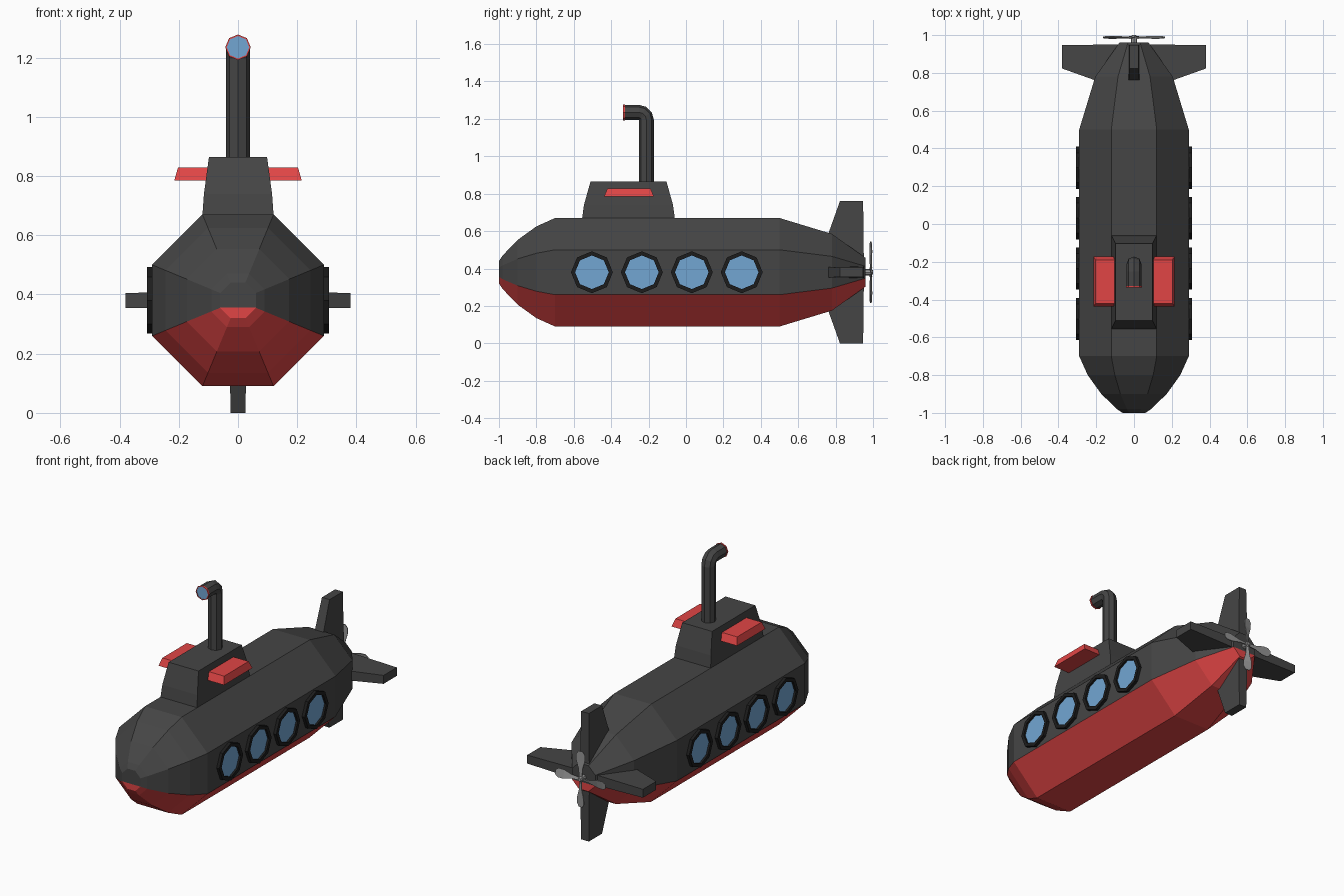
import bpy, bmesh, math
from mathutils import Vector, Matrix

if "Cube" in bpy.data.objects:
    bpy.data.objects.remove(bpy.data.objects["Cube"])

ZC = 0.38  # height of the hull axis


def material(name, rgb):
    m = bpy.data.materials.new(name)
    m.diffuse_color = (*rgb, 1)
    m.use_nodes = True
    m.node_tree.nodes["Principled BSDF"].inputs["Base Color"].default_value = m.diffuse_color
    return m


DARK = material("dark_grey", (0.06, 0.06, 0.06))
BLACK = material("black", (0.012, 0.012, 0.012))
RED = material("red", (0.75, 0.06, 0.06))
BLUE = material("glass_blue", (0.17, 0.38, 0.65))
STEEL = material("steel", (0.3, 0.3, 0.3))


def finish(bm, name, mats, matrix=None):
    bmesh.ops.recalc_face_normals(bm, faces=bm.faces)
    me = bpy.data.meshes.new(name)
    bm.to_mesh(me)
    bm.free()
    for m in mats:
        me.materials.append(m)
    ob = bpy.data.objects.new(name, me)
    bpy.context.collection.objects.link(ob)
    if matrix:
        ob.matrix_world = matrix
    return ob


def skin(rings):
    """Join rings of points with quads; returns bmesh and vertex rings."""
    bm = bmesh.new()
    vr = [[bm.verts.new(p) for p in r] for r in rings]
    n = len(rings[0])
    for a, b in zip(vr, vr[1:]):
        for i in range(n):
            j = (i + 1) % n
            bm.faces.new((a[i], a[j], b[j], b[i]))
    return bm, vr


def loft(name, rings, mat, matrix=None):
    bm, vr = skin(rings)
    bm.faces.new(vr[0])
    bm.faces.new(vr[-1])
    return finish(bm, name, [mat], matrix)


def rect(cx, cy, hx, hy, z):
    return [Vector((cx + sx * hx, cy + sy * hy, z))
            for sx, sy in ((-1, -1), (1, -1), (1, 1), (-1, 1))]


def octagon(c, u, v, r, off=0.0):
    """Eight points around c in the plane of u and v."""
    return [Vector(c) + r * (math.cos(off + k * math.pi / 4) * Vector(u)
                             + math.sin(off + k * math.pi / 4) * Vector(v))
            for k in range(8)]


X, Y, Z = Vector((1, 0, 0)), Vector((0, 1, 0)), Vector((0, 0, 1))

# Hull: octagonal sections along y (position, apothem), lower three sides red
sections = [(-1, .06), (-.98, .09), (-.9, .173), (-.8, .245), (-.7, .29),
            (.5, .29), (.78, .205), (.96, .077)]
flat = math.pi / 8
bm, vr = skin([octagon((0, y, ZC), X, Z, r / math.cos(flat), flat) for y, r in sections])
for i, f in enumerate(bm.faces):
    f.material_index = 1 if i % 8 in (4, 5, 6) else 0
for ring in (vr[0], vr[-1]):
    bm.faces.new([ring[k] for k in (0, 1, 2, 3, 4, 7)])
    bm.faces.new(ring[4:8]).material_index = 1
finish(bm, "hull", [DARK, RED])

# Conning tower
loft("tower", [rect(0, -.3075, .12, .2475, .65), rect(0, -.3075, .12, .2475, .67),
               rect(0, -.3075, .115, .238, .74), rect(0, -.3075, .098, .203, .865)], DARK)

# Tower wings
for s, side in ((-1, "left"), (1, "right")):
    loft("tower_wing_" + side, [rect(s * .145, -.305, .07, .133, .785),
                                rect(s * .14, -.305, .063, .115, .828)], RED)

# Periscope: vertical tube, three-step elbow, short forward tube
R = .04
pivot = Vector((0, -.252, 1.195))
rings = [octagon((0, -.212, .84), X, Y, R)]
for a in (0, 30, 60, 90):
    out = Vector((0, math.cos(math.radians(a)), math.sin(math.radians(a))))
    rings.append(octagon(pivot + out * R, X, out, R))
rings.append(octagon((0, -.328, 1.235), X, Z, R))
loft("periscope", rings, DARK)


def porthole(name, radius, inner, depth, recess, rim_mat, matrix):
    """Octagonal rim facing +z with a glass pane set into it."""
    prof = [(radius, 0), (radius, depth), (inner, depth), (inner, depth - recess)]
    bm, vr = skin([octagon((0, 0, z), X, Y, r) for r, z in prof])
    bm.faces.new(vr[-1]).material_index = 1
    bm.faces.new(vr[0])
    finish(bm, name, [rim_mat, BLUE], matrix)


porthole("periscope_lens", .043, .038, .009, .002, RED,
         Matrix.Translation((0, -.327, 1.235)) @ Matrix.Rotation(math.pi / 2, 4, 'X'))

# Side windows
for s, side in ((-1, "left"), (1, "right")):
    for i, y in enumerate((-.503, -.236, .031, .298)):
        porthole(f"window_{side}_{i + 1}", .112, .09, .028, .012, BLACK,
                 Matrix.Translation((s * .28, y, ZC))
                 @ Matrix.Rotation(s * math.pi / 2, 4, 'Y'))

# Tail fins and propeller blades, four of each around the hull axis
for k, side in enumerate(("top", "right", "bottom", "left")):
    spin = Matrix.Translation((0, 0, ZC)) @ Matrix.Rotation(k * math.pi / 2, 4, 'Y')
    loft("tail_fin_" + side, [rect(0, .828, .031, .123, .05),
                              rect(0, .885, .025, .062, .38)], DARK, spin)
    blade = []
    for r, w, twist in ((.01, .008, 20), (.06, .011, 18), (.11, .025, 13),
                        (.145, .026, 10), (.165, .013, 8)):
        rot = Matrix.Rotation(math.radians(twist), 4, 'Z')
        blade.append([rot @ p + Vector((0, .988, 0)) for p in rect(0, 0, w, .0025, r)])
    loft("propeller_blade_" + side, blade, STEEL, spin)

# Propeller hub
loft("propeller_hub", [octagon((0, y, ZC), X, Z, r)
                       for y, r in ((.95, .017), (.99, .017), (1.0, .01))], STEEL)
